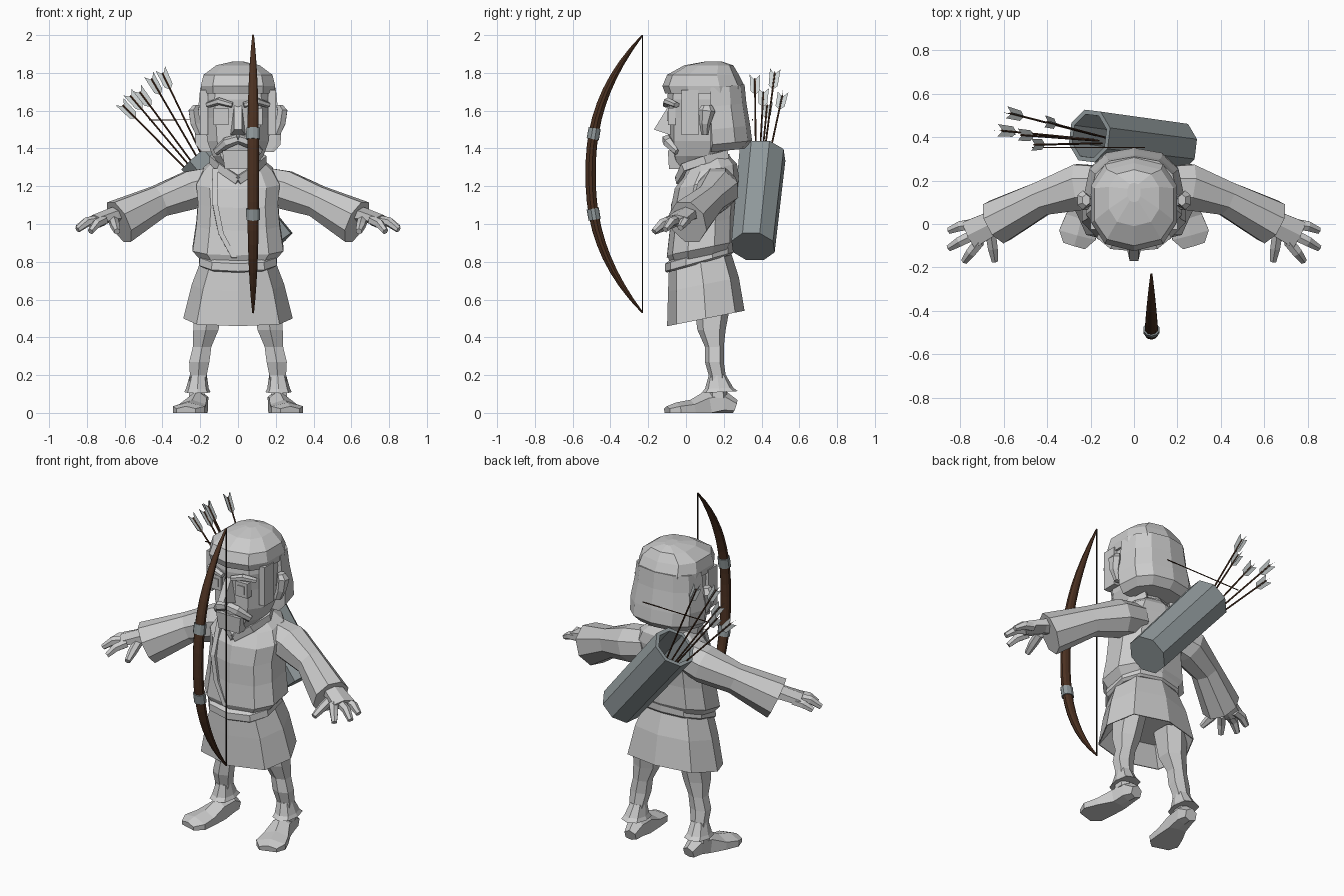
import bpy, bmesh, math
from mathutils import Vector

old = bpy.data.objects.get("Cube")
if old:
    bpy.data.objects.remove(old)


def material(name, r, g, b):
    mat = bpy.data.materials.new(name)
    mat.use_nodes = True
    mat.diffuse_color = (r, g, b, 1)
    mat.node_tree.nodes["Principled BSDF"].inputs["Base Color"].default_value = (r, g, b, 1)
    return mat


CLAY = material("pale clay grey", .6, .6, .6)
LEATHER = material("blue grey leather", .28, .32, .33)
WOOD = material("dark brown wood", .07, .03, .015)
CORD = material("black brown cord", .02, .015, .012)
FEATHER = material("white feather", .62, .66, .66)


def mesh(name, verts, faces, mat, pair=False):
    """Make a flat shaded object, or a left and right couple of them."""
    sides = (("left_", 1), ("right_", -1)) if pair else (("", 1),)
    for prefix, sign in sides:
        data = bpy.data.meshes.new(prefix + name)
        data.from_pydata([(v[0] * sign, v[1], v[2]) for v in verts], [], faces)
        bm = bmesh.new()
        bm.from_mesh(data)
        bmesh.ops.recalc_face_normals(bm, faces=bm.faces)
        bm.to_mesh(data)
        bm.free()
        data.materials.append(mat)
        obj = bpy.data.objects.new(prefix + name, data)
        bpy.context.collection.objects.link(obj)


def skin(name, rings, mat, pair=False):
    """Join closed rings of equal length and cap both ends."""
    n = len(rings[0])
    verts = [v for ring in rings for v in ring]
    faces = [(i * n + k, i * n + (k + 1) % n, (i + 1) * n + (k + 1) % n, (i + 1) * n + k)
             for i in range(len(rings) - 1) for k in range(n)]
    faces.append(tuple(range(n)))
    faces.append(tuple(range(len(verts) - n, len(verts))))
    mesh(name, verts, faces, mat, pair)


def layers(name, sections, mat, n=10, tilt=0, square=.8, clip=-9, x=0, pair=False):
    """Stack level rings: height, half width, front y, back y, optional x shift."""
    rings = []
    for z, rx, front, back, *shift in sections:
        mid, ry, ring = (front + back) / 2, (back - front) / 2, []
        cx = shift[0] if shift else x
        for k in range(n):
            a = math.tau * k / n - math.pi / 2
            c, s = math.cos(a), math.sin(a)
            px = cx + rx * math.copysign(abs(c) ** square, c)
            py = max(clip, mid + ry * math.copysign(abs(s) ** square, s))
            ring.append((px, py, z + tilt * (py - mid)))
        rings.append(ring)
    skin(name, rings, mat, pair)


def tube(name, path, mat, n=6, pair=False, side=None, axis=None, floor=False):
    """Sweep an ellipse: each stop is a centre, half width and half height."""
    points = [Vector(p[0]) for p in path]
    rings = []
    for i, (_, w, h) in enumerate(path):
        d = axis or points[min(i + 1, len(points) - 1)] - points[max(i - 1, 0)]
        d = d.normalized()
        across = Vector(side) if side else d.cross(Vector((0, 0, 1))).normalized()
        up = across.cross(d)
        ring = []
        for k in range(n):
            a = math.tau * (k + .5) / n
            v = points[i] + across * w * math.cos(a) + up * h * math.sin(a)
            if floor:
                v.z = max(v.z, 0)
            ring.append(v)
        rings.append(ring)
    skin(name, rings, mat, pair)


def box(name, centre, size, mat, pair=False, taper=1):
    """Block whose top face can be narrower than its base."""
    verts = []
    for z in (-.5, .5):
        t = taper if z > 0 else 1
        for x, y in ((-.5, -.5), (.5, -.5), (.5, .5), (-.5, .5)):
            verts.append((centre[0] + x * size[0] * t, centre[1] + y * size[1] * t,
                          centre[2] + z * size[2]))
    skin(name, [verts[:4], verts[4:]], mat, pair)


# Head and hair
layers("face", [(1.3, .09, -.06, .15), (1.36, .14, -.08, .2), (1.44, .17, -.09, .24),
                (1.56, .18, -.09, .26), (1.66, .19, -.1, .28), (1.74, .18, -.09, .28)], CLAY)
layers("hair_cap", [(1.69, .2, -.11, .31), (1.73, .205, -.125, .31), (1.79, .19, -.1, .28),
                    (1.84, .12, -.01, .25), (1.86, .03, .1, .19)], CLAY)
layers("hair_back", [(1.38, .19, -.06, .31), (1.42, .225, -.07, .35), (1.5, .23, -.07, .34),
                     (1.62, .21, -.07, .32), (1.72, .2, -.07, .31)],
       CLAY, n=12, tilt=.1, clip=.13)
box("sideburn", (.18, .02, 1.59), (.04, .09, .24), CLAY, pair=True)
tube("ear", [((.2, .1, 1.47), .025, .02), ((.225, .1, 1.53), .03, .03),
             ((.235, .11, 1.6), .03, .045), ((.22, .11, 1.63), .02, .03)],
     CLAY, pair=True, side=(1, 0, 0))

# Facial features
mesh("nose", [(-.02, -.09, 1.63), (.02, -.09, 1.63), (.04, -.08, 1.47), (-.04, -.08, 1.47),
              (-.02, -.17, 1.5), (.02, -.17, 1.5)],
     [(0, 1, 5, 4), (1, 2, 5), (0, 4, 3), (2, 3, 4, 5), (0, 3, 2, 1)], CLAY)
tube("moustache", [((0, -.095, 1.45), .035, .025), ((.06, -.09, 1.43), .03, .03),
                   ((.12, -.05, 1.38), .01, .02)], CLAY, pair=True)
box("beard", (0, -.06, 1.34), (.14, .06, .1), CLAY, taper=1.2)
tube("eyebrow", [((.03, -.105, 1.63), .02, .015), ((.1, -.095, 1.65), .025, .02),
                 ((.16, -.05, 1.63), .02, .015)], CLAY, pair=True)
box("eye_socket", (.09, -.075, 1.57), (.08, .04, .09), CLAY, pair=True)
box("eye", (.09, -.097, 1.57), (.045, .008, .05), CLAY, pair=True)

# Shirt, belt and skirt
layers("neck", [(1.2, .1, .03, .23), (1.37, .09, .04, .23)], CLAY, n=8)
layers("shirt", [(.79, .18, -.07, .21), (.87, .25, -.1, .26), (1, .23, -.085, .26),
                 (1.12, .22, -.08, .27), (1.22, .23, -.06, .28), (1.29, .19, -.01, .27),
                 (1.34, .13, .02, .23)], CLAY, tilt=.2)
tube("robe_edge", [((-.12, .0, 1.29), .02, .02), ((-.12, -.065, 1.1), .02, .02),
                   ((-.09, -.075, .95), .02, .02), ((-.02, -.09, .82), .02, .02)],
     CLAY, n=4, side=(1, 0, 0))
tube("collar", [((0, -.045, 1.23), .015, .03), ((.1, -.01, 1.3), .015, .03),
                ((.14, .1, 1.34), .015, .03), ((.09, .22, 1.37), .015, .03)],
     CLAY, n=4, pair=True)
layers("belt", [(.79, .2, -.1, .24), (.8, .215, -.11, .25), (.84, .21, -.11, .25),
                (.85, .19, -.09, .23)], CLAY, tilt=.28)
layers("skirt", [(.6, .2, -.03, .24), (.5, .285, -.095, .305), (.5, .29, -.1, .31),
                 (.68, .245, -.095, .28), (.81, .195, -.09, .24)], CLAY, n=8, tilt=.2)

# Legs and shoes
layers("leg", [(.08, .045, .12, .22, .22), (.2, .05, .12, .21, .21), (.27, .06, .1, .2, .205),
               (.35, .055, .1, .2, .19), (.44, .075, .06, .21, .17), (.6, .085, .04, .24, .15)],
       CLAY, n=6, pair=True)
layers("trouser_cuff", [(.11, .07, .08, .275, .215), (.13, .06, .1, .25, .215),
                        (.2, .045, .12, .21, .21)], CLAY, n=8, tilt=.05, pair=True)
tube("shoe", [((.2, .26, .03), .04, .04), ((.205, .2, .05), .055, .07),
              ((.215, .12, .04), .06, .08), ((.24, .03, .02), .085, .05),
              ((.26, -.05, .015), .1, .04), ((.275, -.1, .01), .06, .025)],
     CLAY, pair=True, floor=True)

# Wide sleeves and open hands
tube("sleeve", [((.12, .17, 1.21), .1, .1), ((.25, .17, 1.18), .115, .11),
                ((.42, .12, 1.12), .085, .09), ((.63, .01, 1.01), .11, .125)],
     CLAY, n=8, pair=True)
tube("palm", [((.58, .04, 1.05), .05, .04), ((.66, .0, 1.05), .065, .04),
              ((.76, -.05, 1.02), .075, .03)], CLAY, pair=True)
fingers = {
    "outer_finger": ((.74, .0, 1.02), (.8, -.01, 1.01), (.85, -.03, .98)),
    "middle_finger": ((.74, -.05, 1.02), (.8, -.08, 1.01), (.85, -.11, .97)),
    "inner_finger": ((.71, -.08, 1.02), (.75, -.13, 1.0), (.78, -.17, .96)),
    "thumb": ((.66, -.04, 1.02), (.65, -.11, .99), (.64, -.17, .96)),
}
for label, joints in fingers.items():
    tube(label, [(joint, r, r) for joint, r in zip(joints, (.028, .026, .017))],
         CLAY, pair=True)

# Bow with grip bands and string
RIGHT = (1, 0, 0)
BOW_X, BOW_Z, BOW_HALF, STRING_Y = .08, 1.265, .735, -.23


def bow_stop(t, grow=0):
    r = .027 * (1 - abs(t) ** 3) + .005 + grow
    y = STRING_Y - .275 * (1 - abs(t) ** 2.3)
    return ((BOW_X, y, BOW_Z + BOW_HALF * t), r, r * .85)


tube("bow_limb", [bow_stop(k / 10) for k in range(-10, 11)], WOOD, n=10, side=RIGHT)
for label, t in (("upper", .29), ("lower", -.29)):
    tube(label + "_bow_band", [bow_stop(t - .04, .007), bow_stop(t + .04, .007)],
         LEATHER, n=10, side=RIGHT)
tube("bow_string", [((BOW_X, STRING_Y, BOW_Z + BOW_HALF * t), .004, .004) for t in (-1, 1)],
     CORD, n=4, side=RIGHT)

# Hollow quiver slung across the back
base, mouth = Vector((.2, .355, .88)), Vector((-.205, .405, 1.365))
tube("quiver", [(base, .12, .12), (mouth, .127, .127), (mouth, .105, .105),
                (base.lerp(mouth, .1), .1, .1)], LEATHER, n=8, axis=mouth - base)

# Arrows with four vanes each
tips = [Vector(p) for p in ((-.61, .43, 1.63), (-.57, .51, 1.68), (-.52, .41, 1.7),
                            (-.46, .365, 1.77), (-.4, .47, 1.8))]
middle = sum(tips, Vector()) / len(tips)
for number, tip in enumerate(tips, 1):
    start = Vector((-.16, .39, 1.22)) + (tip - middle) * .25
    d = (tip - start).normalized()
    tube(f"arrow_shaft_{number}", [(start, .005, .005), (tip, .005, .005)], WOOD, n=5)
    p = d.cross(Vector((0, 1, 0))).normalized()
    verts, faces = [], []
    for out in (p, -p, d.cross(p), -d.cross(p)):
        faces.append(tuple(range(len(verts), len(verts) + 4)))
        verts += [tip - d * .1, tip - d * .075 + out * .024,
                  tip + d * .025 + out * .028, tip - d * .01]
    mesh(f"arrow_vanes_{number}", verts, faces, FEATHER)
tube("loose_shaft", [((.05, .352, 1.555), .003, .003), ((-.47, .352, 1.55), .003, .003)],
     WOOD, n=4)
